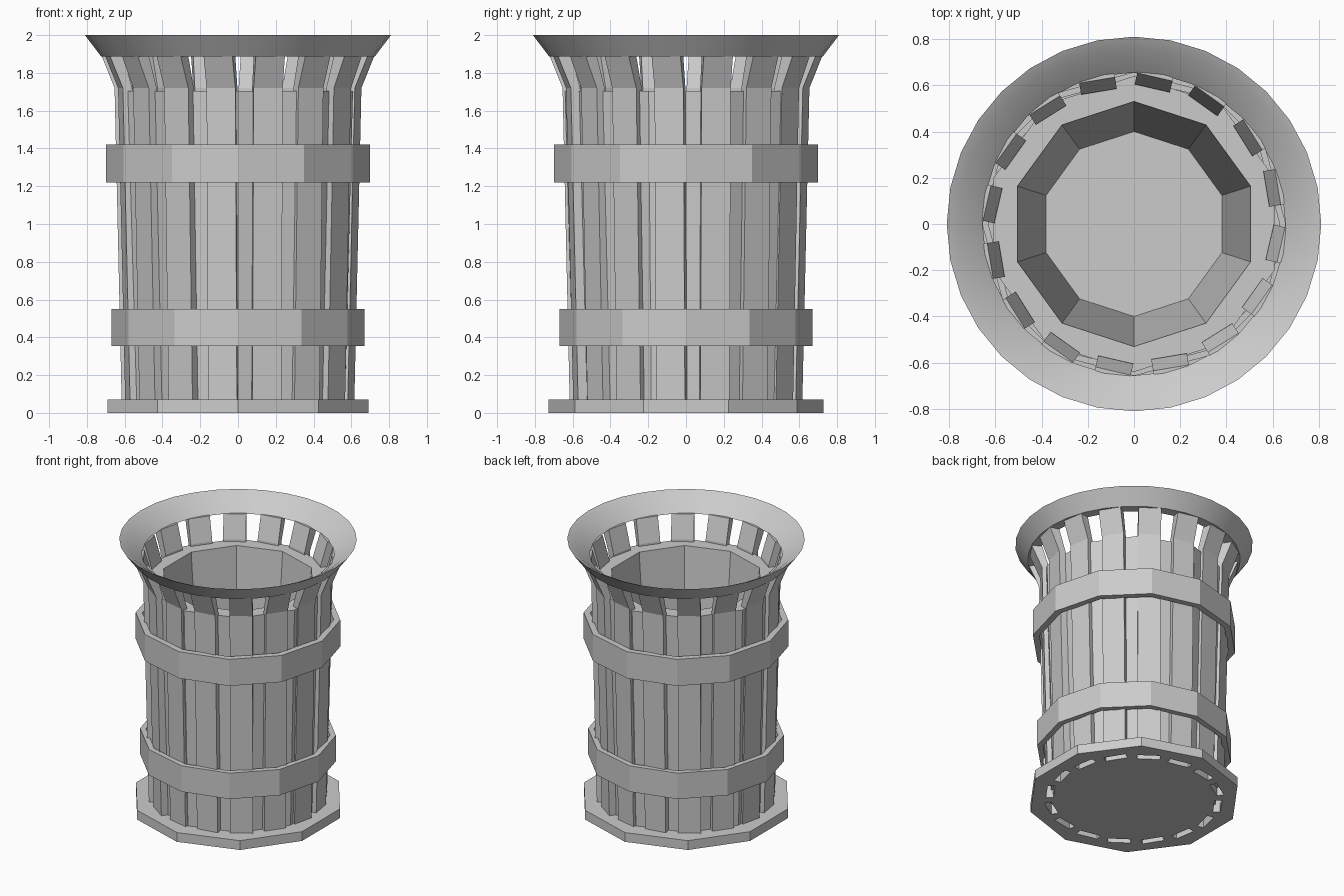
import bpy
import bmesh
from math import pi, sin, cos, radians
from mathutils import Matrix, Vector

cube = bpy.data.objects.get("Cube")
if cube:
    bpy.data.objects.remove(cube)

grey = bpy.data.materials.new("plain_grey")
grey.use_nodes = True
colour = (0.6, 0.6, 0.6, 1)
grey.diffuse_color = colour
grey.node_tree.nodes["Principled BSDF"].inputs["Base Color"].default_value = colour


def finish(name, bm):
    bmesh.ops.recalc_face_normals(bm, faces=bm.faces[:])
    mesh = bpy.data.meshes.new(name)
    bm.to_mesh(mesh)
    bm.free()
    obj = bpy.data.objects.new(name, mesh)
    obj.data.materials.append(grey)
    bpy.context.collection.objects.link(obj)
    return obj


def lathe(name, profile, sides, closed=False):
    """Turn (radius, z) points round z with one corner on +y; open ends get caps."""
    bm = bmesh.new()
    rings = []
    for r, z in profile:
        angles = [pi / 2 + 2 * pi * i / sides for i in range(sides)]
        rings.append([bm.verts.new((r * cos(a), r * sin(a), z)) for a in angles])
    pairs = list(zip(rings, rings[1:]))
    if closed:
        pairs.append((rings[-1], rings[0]))
    else:
        bm.faces.new(rings[0])
        bm.faces.new(rings[-1])
    for a, b in pairs:
        for i in range(sides):
            j = (i + 1) % sides
            bm.faces.new((a[i], a[j], b[j], b[i]))
    return finish(name, bm)


def hoop(name, inner, outer, low, high):
    lathe(name, [(inner, low), (outer, low), (outer, high), (inner, high)], 12, True)


def plank_ring(name, profile, open_bottom, count=16):
    """Repeat a (radius, z) plank profile, each plank set slightly askew."""
    bm = bmesh.new()
    for k in range(count):
        turn = Matrix.Rotation(radians(-13) + 2 * pi * k / count, 4, 'Z')
        left, right = [[bm.verts.new(turn @ Vector((r, y, z))) for r, z in profile]
                       for y in (-0.023, 0.133)]
        bm.faces.new(left)
        bm.faces.new(right)
        # The last profile edge is the foot of the plank
        for i in range(len(profile) - int(open_bottom)):
            j = (i + 1) % len(profile)
            bm.faces.new((left[i], left[j], right[j], right[i]))
    return finish(name, bm)


# Foot plate with a slot under each stave
base = lathe("base_plate", [(0.727, 0), (0.727, 0.07)], 10)
cutter = plank_ring("slot_cutter",
                    [(0.60, -0.03), (0.60, 0.1), (0.55, 0.1), (0.55, -0.03)], False)
cutter.hide_render = True
cutter.display_type = 'WIRE'
slots = base.modifiers.new("slots", 'BOOLEAN')
slots.operation = 'DIFFERENCE'
slots.object = cutter

# Hollow container with its tapered well
lathe("inner_container",
      [(0.595, 0.06), (0.64, 1.705), (0.53, 1.705), (0.40, 0.1)], 10)

# Two hoops round the staves
hoop("lower_hoop", 0.63, 0.67, 0.355, 0.55)
hoop("upper_hoop", 0.655, 0.70, 1.22, 1.42)

# Leaning staves that bend outwards under the rim
plank_ring("staves", [(0.60, 0), (0.64, 1.72), (0.71, 1.89),
                      (0.64, 1.89), (0.59, 1.72), (0.55, 0)], True)

# Flared rim
rim = lathe("flared_rim",
            [(0.725, 1.887), (0.81, 2.0), (0.76, 1.975), (0.655, 1.887)], 32, True)
bpy.ops.object.select_all(action='DESELECT')
rim.select_set(True)
bpy.context.view_layer.objects.active = rim
bpy.ops.object.shade_smooth_by_angle(angle=radians(35))
